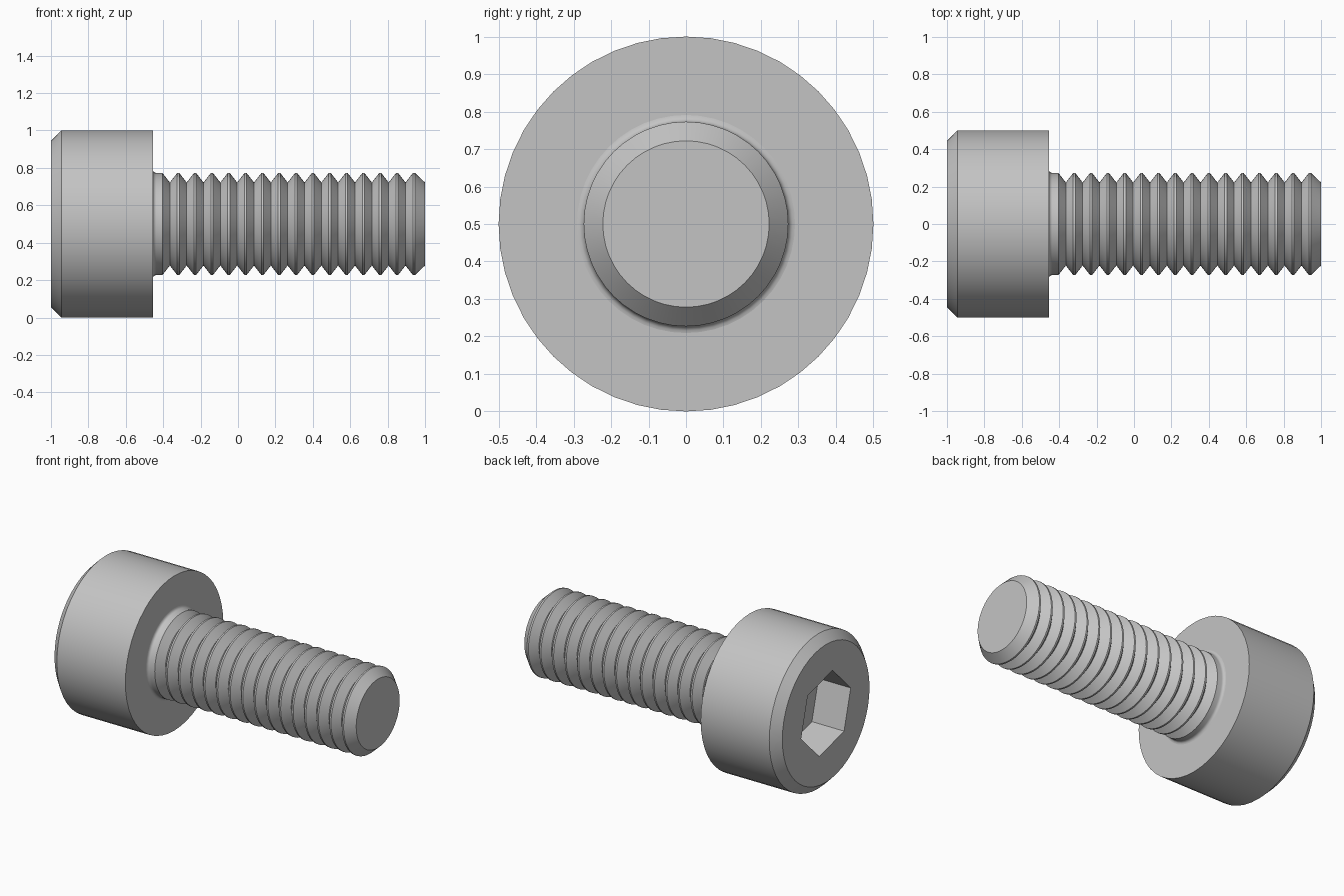
import bpy
import bmesh
from math import sin, cos, pi, radians

SIDES = 48
AXIS_Z = 0.5

cube = bpy.data.objects.get("Cube")
if cube:
    bpy.data.objects.remove(cube, do_unlink=True)

# Single metal colour
steel = bpy.data.materials.new("steel_grey")
steel.use_nodes = True
colour = (0.55, 0.55, 0.55, 1)
steel.diffuse_color = colour
steel.node_tree.nodes["Principled BSDF"].inputs["Base Color"].default_value = colour


def ring(bm, x, radius, sides=SIDES, turn=0.0):
    """Circle of vertices around the long axis."""
    angles = [turn + 2 * pi * i / sides for i in range(sides)]
    return [bm.verts.new((x, -radius * sin(a), AXIS_Z + radius * cos(a))) for a in angles]


def bridge(bm, a, b):
    """Quad wall between two rings of equal size."""
    n = len(a)
    for i in range(n):
        j = (i + 1) % n
        bm.faces.new((a[i], a[j], b[j], b[i]))


def lathe(bm, profile):
    """Revolve (x, radius) points; returns the rings."""
    rings = [ring(bm, x, r) for x, r in profile]
    for a, b in zip(rings, rings[1:]):
        bridge(bm, a, b)
    return rings


def finish(bm, name):
    bmesh.ops.recalc_face_normals(bm, faces=bm.faces[:])
    mesh = bpy.data.meshes.new(name)
    bm.to_mesh(mesh)
    bm.free()
    mesh.materials.append(steel)
    obj = bpy.data.objects.new(name, mesh)
    bpy.context.collection.objects.link(obj)
    bpy.ops.object.select_all(action="DESELECT")
    obj.select_set(True)
    bpy.context.view_layer.objects.active = obj
    bpy.ops.object.shade_smooth_by_angle(angle=radians(30))
    return obj


HEAD_END = -0.455
SHAFT_R = 0.273
ROOT_R = 0.222
FILLET = 0.018

# Head: chamfered cylinder with a hexagonal socket
bm = bmesh.new()
head = lathe(bm, [(-1, 0.445), (-0.945, 0.5), (HEAD_END, 0.5), (HEAD_END, SHAFT_R + FILLET)])
mouth = ring(bm, -1, 0.262, 6, radians(15))
floor = ring(bm, -0.77, 0.262, 6, radians(15))
bridge(bm, mouth, floor)
bm.faces.new(floor)
rim_edges = []
for loop in (head[0], mouth):
    for i, v in enumerate(loop):
        rim_edges.append(bm.edges.get((v, loop[(i + 1) % len(loop)])))
bmesh.ops.triangle_fill(bm, edges=rim_edges, use_beauty=True, normal=(-1, 0, 0))
finish(bm, "head")

# Shaft: small fillet under the head, V-shaped grooves, chamfered tip
profile = []
for i in range(5):
    a = i / 4 * pi / 2
    profile.append((HEAD_END + FILLET * (1 - cos(a)), SHAFT_R + FILLET * (1 - sin(a))))
pitch, groove, start = 0.09, 0.079, -0.404
for i in range(15):
    x = start + i * pitch
    profile += [(x, SHAFT_R), (x + groove / 2, ROOT_R), (x + groove, SHAFT_R)]
profile += [(start + 15 * pitch, SHAFT_R), (1, ROOT_R)]

bm = bmesh.new()
shaft = lathe(bm, profile)
bm.faces.new(shaft[-1])
finish(bm, "threaded_shaft")
